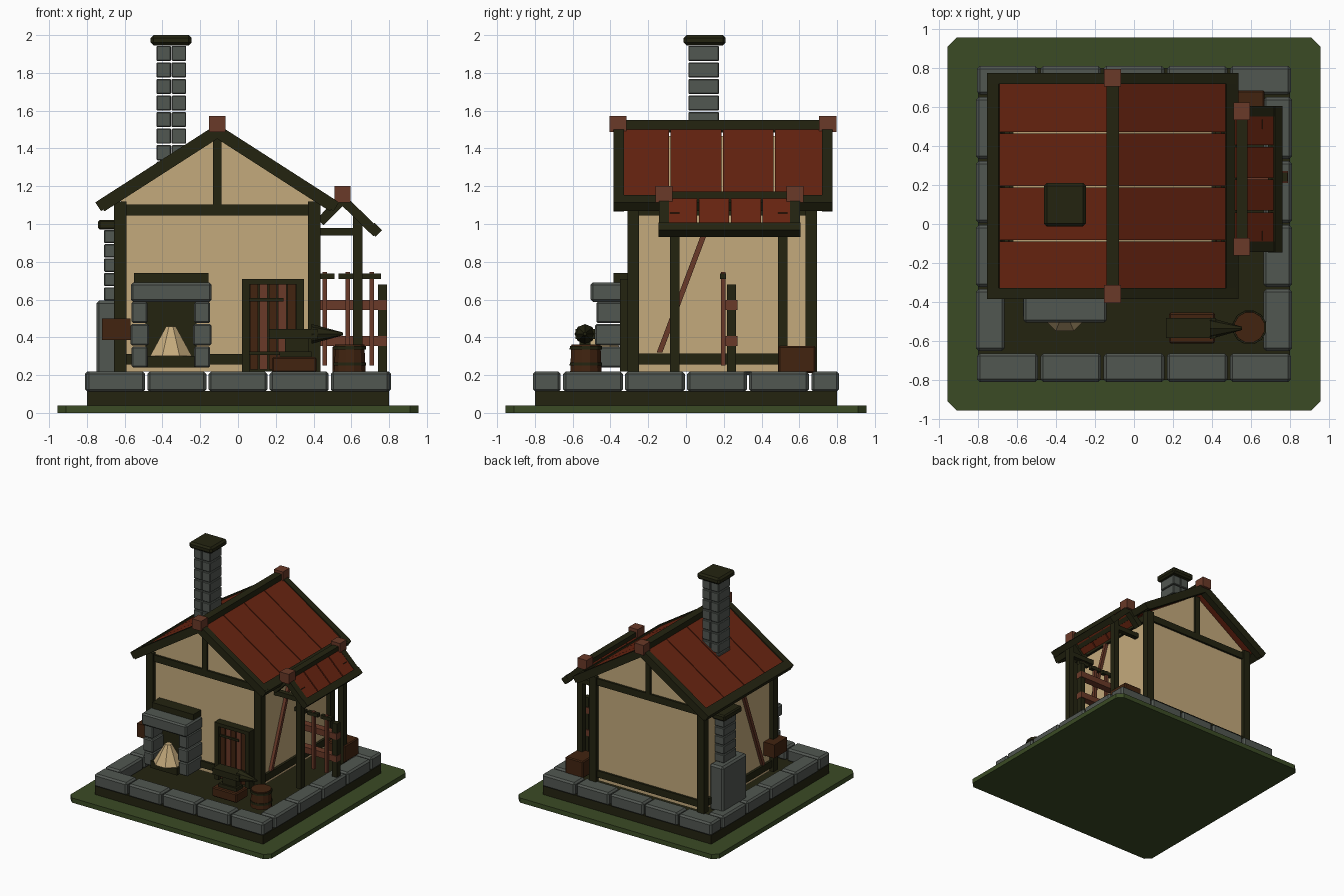
import bpy, math
from mathutils import Vector

if "Cube" in bpy.data.objects:
    bpy.data.objects.remove(bpy.data.objects["Cube"])


def mat(name, r, g, b):
    m = bpy.data.materials.new(name)
    m.diffuse_color = (r, g, b, 1)
    m.use_nodes = True
    m.node_tree.nodes["Principled BSDF"].inputs["Base Color"].default_value = m.diffuse_color
    return m


GRASS = mat("moss green", .043, .07, .018)
STONE = mat("stone grey", .083, .095, .083)
DARK = mat("dark timber", .017, .017, .0053)
PLASTER = mat("tan plaster", .55, .40, .20)
RED = mat("roof red", .14, .0175, .0053)
BROWN = mat("brown wood", .054, .0175, .0053)
RUST = mat("reddish wood", .143, .041, .021)


def mesh(name, verts, faces, m, bevel=0):
    me = bpy.data.meshes.new(name)
    me.from_pydata(verts, [], faces)
    me.materials.append(m)
    ob = bpy.data.objects.new(name, me)
    bpy.context.collection.objects.link(ob)
    if bevel:
        mod = ob.modifiers.new("bevel", 'BEVEL')
        mod.width = bevel
        mod.segments = 1
    return ob


def loft(name, a, b, m, bevel=0):
    """Closed solid between two matching loops."""
    n = len(a)
    faces = [tuple(reversed(range(n))), tuple(range(n, 2 * n))]
    faces += [(i, (i + 1) % n, n + (i + 1) % n, n + i) for i in range(n)]
    return mesh(name, a + b, faces, m, bevel)


def box(name, x0, x1, y0, y1, z0, z1, m, bevel=0):
    c = [(x0, y0), (x1, y0), (x1, y1), (x0, y1)]
    return loft(name, [(x, y, z0) for x, y in c], [(x, y, z1) for x, y in c], m, bevel)


def slab(name, p, q, y0, y1, t, m):
    """Sloping bar from p to q in the xz plane, t thick, spanning y0..y1."""
    p, q = Vector(p), Vector(q)
    d = (q - p).normalized()
    n = Vector((-d.y, d.x)) * t / 2
    prof = [p - n, q - n, q + n, p + n]
    return loft(name, [(v.x, y1, v.y) for v in prof], [(v.x, y0, v.y) for v in prof], m)


def cone(name, x, y, z0, z1, r0, r1, m, n=10):
    ang = [2 * math.pi * (i + .5) / n for i in range(n)]
    return loft(name, [(x + r0 * math.cos(a), y + r0 * math.sin(a), z0) for a in ang],
                [(x + r1 * math.cos(a), y + r1 * math.sin(a), z1) for a in ang], m)


# ground slab with cut corners, soil and stone border
g, c = .955, .91
octo = [(-c, -g), (c, -g), (g, -c), (g, c), (c, g), (-c, g), (-g, c), (-g, -c)]
loft("grass_base", [(x, y, 0) for x, y in octo], [(x, y, .04) for x, y in octo], GRASS)
box("soil", -.8, .8, -.8, .8, .04, .115, DARK)
for s in (-1, 1):
    for i in range(5):
        x = -.648 + i * .324
        box("border_stone", x - .156, x + .156, s * .737 - .073, s * .737 + .073, .11, .22, STONE, .014)
    for i in range(4):
        y = -.492 + i * .328
        box("border_stone", s * .737 - .073, s * .737 + .073, y - .158, y + .158, .11, .22, STONE, .014)

# plastered house body
X, Y = -.11, .19
prof = [(-.62, .22), (.40, .22), (.40, 1.125), (X, 1.465), (-.62, 1.125)]
loft("house_walls", [(x, .66, z) for x, z in prof], [(x, -.28, z) for x, z in prof], PLASTER)

# timber frame
for x in (-.623, .403):
    for y in (-.28, .663):
        box("corner_post", x - .033, x + .033, y - .031, y + .031, .22, 1.12, DARK)
    for z in (.285, 1.075):
        box("side_beam", x - .018, x + .018, -.28, .66, z - .03, z + .03, DARK)
for y in (-.28, .66):
    for z in (.285, 1.075):
        box("gable_beam", -.62, .40, y - .018, y + .018, z - .03, z + .028, DARK)
    box("king_post", X - .022, X + .022, y - .018, y + .018, 1.1, 1.45, DARK)
# diagonal braces on the side walls
for x in (-.625, .405):
    a = [(-.155, .32), (-.125, .32), (.15, 1.05), (.12, 1.05)]
    loft("wall_brace", [(x - .02, y, z) for y, z in a], [(x + .02, y, z) for y, z in a], RUST)

# main roof: planks, rakes, eaves, ridge
for s in (-1, 1):
    for i in range(4):
        y0 = -.363 + i * .277
        slab("roof_plank", (X, 1.505), (X + s * .62, 1.1), y0 + .004, y0 + .273, .028, RED)
    for y in (-.357, .747):
        slab("rake_board", (X, 1.49), (X + s * .615, 1.095), y - .028, y + .028, .066, DARK)
    slab("eave_board", (X + s * .57, 1.13), (X + s * .63, 1.091), -.385, .775, .055, DARK)
box("ridge_beam", X - .032, X + .032, -.385, .775, 1.485, 1.55, DARK)
for y in (-.36, .75):
    box("ridge_cap", X - .043, X + .043, y - .046, y + .046, 1.487, 1.572, RUST)

# main chimney of paired blocks
for i in range(8):
    z = 1.25 + i * .0875
    for x in (-.431, -.351):
        box("chimney_block", x, x + .077, .012, .174, z, z + .081, STONE, .005)
box("chimney_cap", -.462, -.246, -.012, .21, 1.945, 2, DARK, .015)

# side furnace with its small flue
box("furnace_base", -.75, -.62, .24, .57, .2, .595, STONE, .015)
for i in range(5):
    z = .595 + i * .076
    box("flue_block", -.71, -.62, .33, .5, z, z + .07, STONE, .005)
box("flue_cap", -.74, -.62, .295, .535, .97, 1.022, DARK, .01)
box("wall_box", -.72, -.57, -.345, -.17, .385, .5, BROWN)

# open fireplace
for x in (-.563, -.232):
    for i, d in enumerate((0, .006, 0)):
        z = .24 + i * .118
        box("fireplace_pillar", x - d, x + .085 + d, -.475 - d, -.28, z, z + .112, STONE, .008)
box("fireplace_lintel", -.567, -.14, -.505, -.28, .588, .69, STONE, .012)
box("mantel", -.55, -.155, -.385, -.28, .69, .74, DARK)
box("firebox_back", -.49, -.22, -.34, -.28, .24, .6, DARK)
box("hearth", -.48, -.23, -.5, -.28, .24, .3, DARK)
cone("fire", -.355, -.437, .3, .457, .12, .028, PLASTER, 8)

# door with frame, slats and strap hinges
box("door_back", .03, .34, -.31, -.28, .22, .69, DARK)
for x in (.02, .31):
    box("door_jamb", x, x + .04, -.35, -.28, .22, .71, DARK)
box("door_lintel", .02, .35, -.35, -.28, .68, .71, DARK)
for i in range(5):
    x = .063 + i * .05
    box("door_slat", x, x + .043, -.326, -.3, .23, .68, (BROWN, RUST)[i % 2])
for z in (.315, .6):
    box("door_strap", .06, .24, -.336, -.32, z - .009, z + .009, DARK)

# anvil on its block
box("anvil_block", .18, .415, -.612, -.455, .215, .295, BROWN, .008)
box("anvil_foot", .22, .39, -.58, -.49, .295, .325, DARK)
box("anvil_waist", .25, .375, -.565, -.505, .325, .4, DARK)
box("anvil_top", .165, .42, -.585, -.483, .39, .443, DARK)
horn = [(math.cos(i * math.pi / 4), math.sin(i * math.pi / 4)) for i in range(8)]
loft("anvil_horn", [(.39, -.535 + .055 * a, .418 + .052 * b) for a, b in horn],
     [(.555, -.535 + .008 * a, .418 + .008 * b) for a, b in horn], DARK)

# barrel with hoops
cone("barrel", .592, -.53, .215, .362, .086, .08, BROWN, 12)
for z in (.25, .335):
    cone("barrel_hoop", .592, -.53, z, z + .018, .089, .088, DARK, 12)

# side porch roof
P = .553
for i in range(4):
    y0 = -.105 + i * .169
    slab("porch_plank", (P, 1.145), (.735, .965), y0 + .004, y0 + .163, .025, RED)
    slab("porch_inner_plank", (P, 1.145), (.45, 1.04), y0 + .004, y0 + .163, .025, RED)
for y in (-.117, .577):
    slab("porch_rake", (P, 1.13), (.735, .952), y - .027, y + .027, .05, DARK)
    slab("porch_inner_rake", (P, 1.13), (.435, 1.01), y - .027, y + .027, .05, DARK)
    box("porch_cap", P - .043, P + .043, y - .045, y + .045, 1.115, 1.2, RUST)
box("porch_ridge", P - .028, P + .028, -.145, .605, 1.115, 1.172, DARK)
slab("porch_eave", (.705, .99), (.745, .95), -.145, .605, .05, DARK)
for y in (-.06, .512):
    box("porch_post", .61, .66, y - .025, y + .025, .2, 1.06, DARK)
    box("porch_tie", .40, .63, y - .02, y + .02, .94, .98, DARK)

# tool rack and hanging hammers
box("rack_post", .742, .788, .217, .265, .2, .68, DARK)
for z in (.38, .572):
    box("rack_rail", .42, .79, .21, .272, z - .026, z + .026, RUST)
for x in (.46, .582, .707):
    box("tool_handle", x - .012, x + .012, .184, .208, .25, .745, RUST)
    box("tool_head", x - .05, x + .05, .18, .212, .708, .738, DARK)

# crate behind the porch
box("crate", .5, .67, .49, .685, .21, .355, BROWN, .008)
